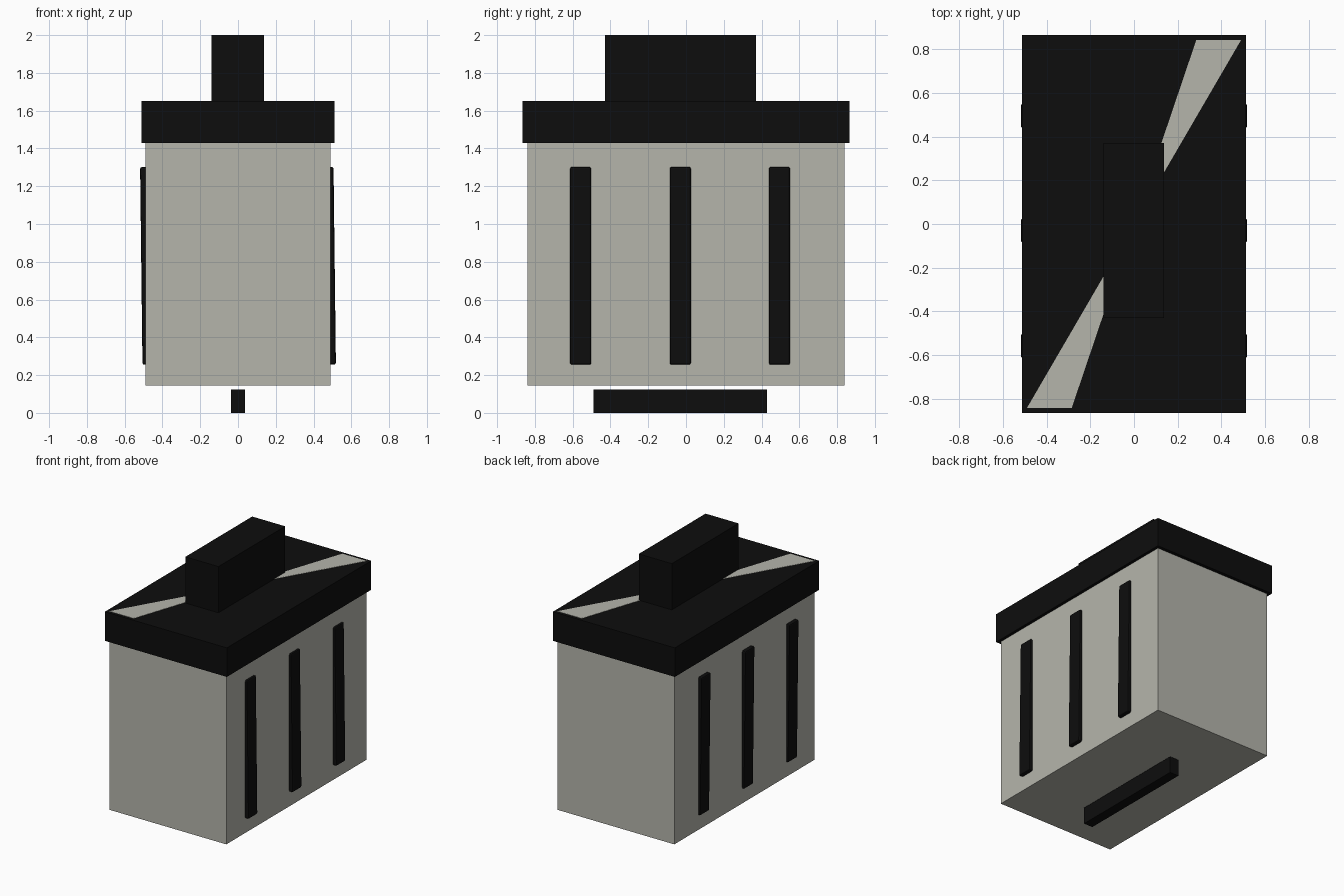
import bpy, bmesh
from mathutils import Vector

cube = bpy.data.objects.get("Cube")
if cube:
    bpy.data.objects.remove(cube, do_unlink=True)


def material(name, colour):
    mat = bpy.data.materials.new(name)
    mat.use_nodes = True
    mat.diffuse_color = (*colour, 1)
    mat.node_tree.nodes["Principled BSDF"].inputs["Base Color"].default_value = (*colour, 1)
    return mat


stone = material("warm grey", (0.46, 0.46, 0.41))
black = material("black", (0.004, 0.004, 0.004))


def add_object(name, bm, mat):
    mesh = bpy.data.meshes.new(name)
    bm.to_mesh(mesh)
    bm.free()
    mesh.materials.append(mat)
    obj = bpy.data.objects.new(name, mesh)
    bpy.context.collection.objects.link(obj)
    return obj


def box(name, low, high, mat):
    """Box between two corners, with its origin at its centre."""
    low, high = Vector(low), Vector(high)
    bm = bmesh.new()
    bmesh.ops.create_cube(bm, size=1)
    bmesh.ops.scale(bm, vec=high - low, verts=bm.verts)
    obj = add_object(name, bm, mat)
    obj.location = (low + high) / 2
    return obj


# Main box, lid, top handle and the bar floating just under the base
box("body", (-0.49, -0.84, 0.145), (0.49, 0.84, 1.64), stone)
box("lid", (-0.512, -0.865, 1.43), (0.512, 0.865, 1.65), black)
box("top_handle", (-0.14, -0.43, 1.64), (0.137, 0.37, 2.0), black)
box("base_bar", (-0.037, -0.49, 0), (0.037, 0.43, 0.125), black)

# Three slightly leaning vertical ribs on each long side
for side, side_name in ((1, "left"), (-1, "right")):
    for y, place in ((-0.558, "front"), (-0.03, "middle"), (0.495, "back")):
        inner, outer = side * 0.465, side * 0.512
        rib = box(f"{side_name}_{place}_rib",
                  (min(inner, outer), y - 0.056, 0.255),
                  (max(inner, outer), y + 0.056, 1.302), black)
        rib.rotation_euler.y = -0.012
        bevel = rib.modifiers.new("soft_edges", "BEVEL")
        bevel.width = 0.01
        bevel.segments = 2

# Thin pale wedges on the lid, fanning from the centre to opposite corners
for side, place in ((1, "back"), (-1, "front")):
    bm = bmesh.new()
    outline = [(0, 0), (0.49, 0.842), (0.285, 0.842)]
    face = bm.faces.new([bm.verts.new((side * x, side * y, 1.649)) for x, y in outline])
    top = bmesh.ops.extrude_face_region(bm, geom=[face])["geom"]
    bmesh.ops.translate(bm, vec=(0, 0, 0.003),
                        verts=[v for v in top if isinstance(v, bmesh.types.BMVert)])
    bmesh.ops.recalc_face_normals(bm, faces=bm.faces)
    add_object(f"{place}_lid_wedge", bm, stone)
